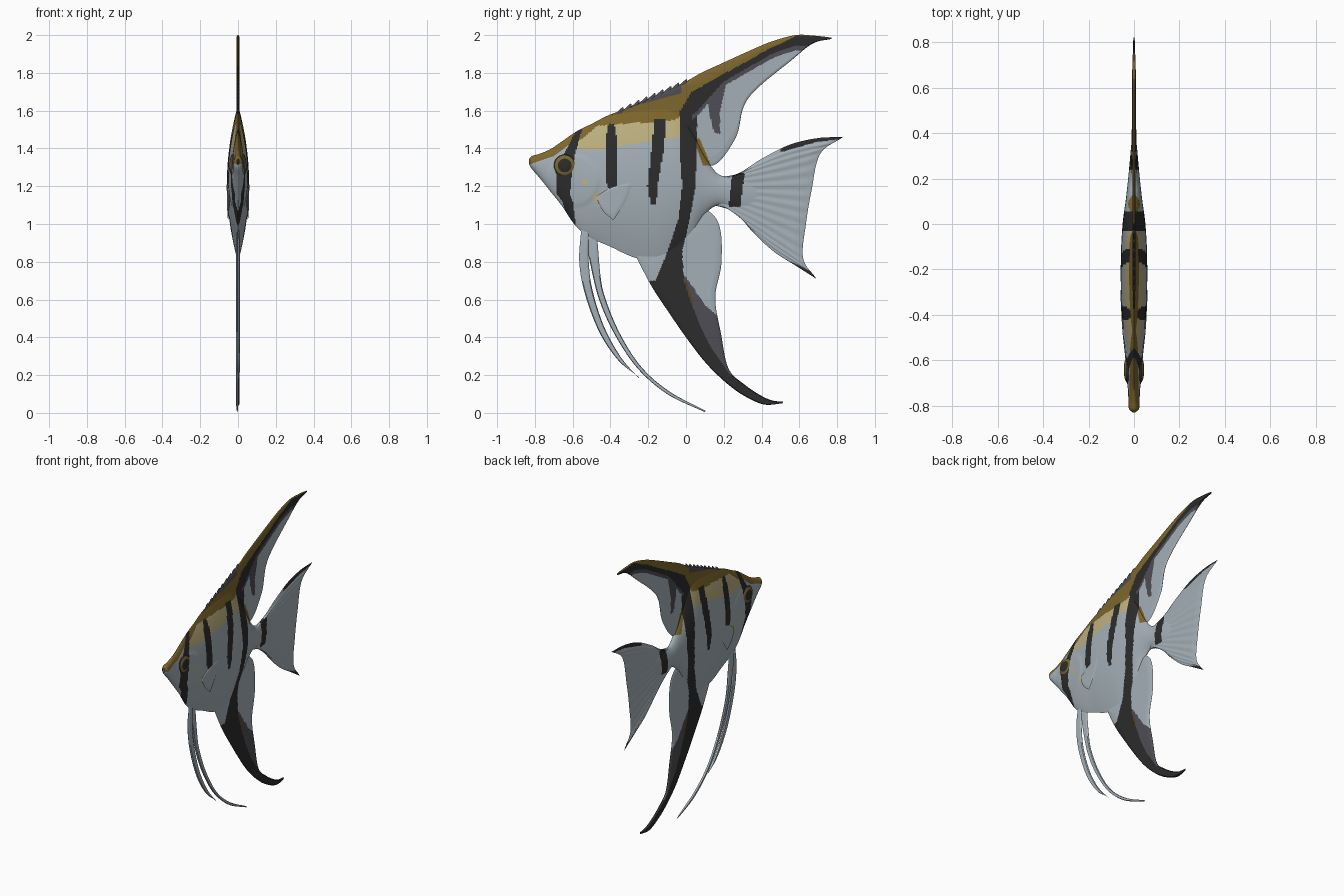
import bpy, bmesh, math
from mathutils import Vector, Matrix

if "Cube" in bpy.data.objects:
    bpy.data.objects.remove(bpy.data.objects["Cube"])

# Flat colours
PALETTE = [("silver", (.37, .43, .47)), ("black", (.025, .025, .025)), ("gold", (.21, .135, .025)),
           ("pale_tan", (.52, .44, .22)), ("dark_grey", (.075, .075, .09)), ("brown", (.11, .06, .02))]
MATS = []
for name, c in PALETTE:
    m = bpy.data.materials.new(name)
    m.diffuse_color = (*c, 1)
    m.use_nodes = True
    m.node_tree.nodes["Principled BSDF"].inputs["Base Color"].default_value = m.diffuse_color
    MATS.append(m)
SILVER, BLACK, GOLD, TAN, GREY, BROWN = range(6)


def at(table, x, k=1):
    """Piecewise linear lookup of column k."""
    if x <= table[0][0]:
        return table[0][k]
    for a, b in zip(table, table[1:]):
        if x <= b[0]:
            return a[k] + (b[k] - a[k]) * (x - a[0]) / (b[0] - a[0])
    return table[-1][k]


def spline(pts, t):
    """Catmull-Rom point at t in 0..1."""
    n = len(pts) - 1
    i = min(int(t * n), n - 1)
    f = t * n - i
    b, c = pts[i], pts[i + 1]
    a = pts[i - 1] if i else b * 2 - c
    d = pts[i + 2] if i + 2 <= n else c * 2 - b
    return .5 * (b * 2 + (c - a) * f + (a * 2 - b * 5 + c * 4 - d) * f * f + (b * 3 - a - c * 3 + d) * f ** 3)


# Colour rules in the side plane: bars are (z, front y, back y)
BARS = [
    [(.98, -.61, -.58), (1.12, -.655, -.6), (1.16, -.685, -.615), (1.3, -.69, -.6), (1.38, -.64, -.585), (1.5, -.58, -.55)],
    [(1.16, -.4, -.375), (1.22, -.42, -.36), (1.45, -.425, -.365), (1.53, -.41, -.38)],
    [(1.1, -.185, -.16), (1.2, -.205, -.15), (1.42, -.18, -.115), (1.56, -.165, -.11)],
    [(1.03, -.04, .02), (1.2, -.02, .05), (1.35, -.03, .055), (1.6, -.03, .06), (1.7, .03, .11), (1.76, .06, .16)],
    [(0, -1, .9), (.2, -1, .235), (.35, -1, .13), (.45, -1, .08), (.6, -1, .02), (.67, -1, 0),
     (.7, -.16, -.01), (.85, -.1, -.02), (1.03, -.04, .02)],
    [(1.09, .225, .285), (1.27, .245, .31)]]
LEAD = [(0, 1.765), (.2, 1.855), (.45, 1.965), (.58, 2.0), (.77, 1.985)]
GOLD_LOW = [(-.83, 1.315), (-.7, 1.36), (-.62, 1.42), (-.55, 1.45), (-.47, 1.52), (-.06, 1.55), (0, 1.6), (.06, 1.66)]
TAN_LOW = [(-.6, 1.4), (-.45, 1.39), (-.3, 1.42), (-.03, 1.46)]
SPINY = [(-.36, 1.605), (-.2, 1.645), (0, 1.7)]


def inside(bar, y, z):
    return bar[0][0] <= z <= bar[-1][0] and at(bar, z, 1) < y < at(bar, z, 2)


def paint(y, z):
    depth = at(LEAD, y) - z
    if y > .03 and z > 1.48:      # soft dorsal fin
        if depth < at([(.03, .08), (.3, .05), (.5, .025), (.6, 0)], y):
            return GOLD
        band = at([(.05, .2), (.2, .1), (.5, .06), (.7, .05)], y)
        if depth < band:
            return BLACK
        if depth < band + .025 or inside([(1.48, .15, .18), (1.6, .12, .18), (1.78, .1, .22)], y, z):
            return GREY
    if any(inside(b, y, z) for b in BARS):
        return BLACK
    if y < -.02 and z > at(SPINY, y):
        return GREY
    if y < .06 and z > at(GOLD_LOW, y):
        return GOLD
    if -.58 < y < -.03 and z > at(TAN_LOW, y):
        return TAN
    if inside([(1.31, .09, .13), (1.45, .04, .075)], y, z):
        return GOLD
    if inside([(.58, .015, .04), (.7, -.02, .005)], y, z):
        return BROWN
    if y > -.03 and z < at([(0, .72), (.1, .57), (.18, .5)], y):
        return GREY
    if y > .5 and (at([(.5, 1.38), (.7, 1.437), (.83, 1.45)], y) < z < 1.5
                   or .6 < z < at([(.5, .825), (.6, .78), (.69, .735)], y)):
        return BLACK
    if math.hypot(y + .535, z - 1.22) < .018 or math.hypot(y + .47, z - 1.14) < .024:
        return TAN
    return SILVER


def finish(name, bm, colour):
    bmesh.ops.recalc_face_normals(bm, faces=bm.faces[:])
    for f in bm.faces:
        c = f.calc_center_median()
        f.material_index = colour(c.y, c.z)
    me = bpy.data.meshes.new(name)
    bm.to_mesh(me)
    bm.free()
    for m in MATS:
        me.materials.append(m)
    ob = bpy.data.objects.new(name, me)
    bpy.context.collection.objects.link(ob)
    bpy.ops.object.select_all(action='DESELECT')
    ob.select_set(True)
    bpy.context.view_layer.objects.active = ob
    bpy.ops.object.shade_smooth_by_angle(angle=math.radians(50))
    return ob


def fin_edge(u, v, p):
    return min(1, 10 * min(u, 1 - u, v, 1 - v)) ** .5


def patch(name, rows, nu, nv, thick=.007, profile=fin_edge, colour=paint, centre=lambda y: 0):
    """Two-sided sheet through rows of (y, z[, half width]) points."""
    rows = [[Vector((p[0], p[1], p[2] if len(p) > 2 else thick)) for p in r] for r in rows]
    bm = bmesh.new()
    sides = ([], [])
    for i in range(nu + 1):
        u = i / nu
        col = [spline(r, u) for r in rows]
        for s in sides:
            s.append([])
        for j in range(nv + 1):
            p = spline(col, j / nv)
            w = max(0, p.z * profile(u, j / nv, p))
            for s, sg in zip(sides, (1, -1)):
                s[-1].append(bm.verts.new((centre(p.x) + sg * w, p.x, p.y)))
    for g in sides:
        for i in range(nu):
            for j in range(nv):
                bm.faces.new((g[i][j], g[i + 1][j], g[i + 1][j + 1], g[i][j + 1]))
    bmesh.ops.remove_doubles(bm, verts=bm.verts[:], dist=2e-5)
    return finish(name, bm, colour)


# Body: y, top, bottom, half width
BODY = [(-.83, 1.345, 1.315, .006), (-.815, 1.36, 1.29, .022), (-.78, 1.37, 1.25, .025), (-.72, 1.395, 1.175, .026),
        (-.66, 1.435, 1.1, .031), (-.58, 1.49, .985, .036), (-.5, 1.53, .925, .044), (-.4, 1.58, .88, .053),
        (-.28, 1.615, .825, .058), (-.15, 1.63, .8, .058), (-.05, 1.61, .85, .054), (.03, 1.5, .94, .047),
        (.1, 1.36, 1.05, .037), (.17, 1.265, 1.1, .029), (.25, 1.25, 1.08, .021), (.35, 1.24, 1.08, .012),
        (.42, 1.2, 1.1, .003)]


def body_profile(u, v, p):
    s = 2 * v - 1
    power = at([(-.75, .55), (-.4, 1), (0, 1), (.15, .6)], p.x)
    gill = 1 - math.hypot(p.x + .6, p.y - 1.23) / .15       # raised gill cover
    return max(0, 1 - s * s) ** power * (1 + .1 * max(0, min(1, gill * 6)))


patch("body", [[(y, t, w) for y, t, b, w in BODY], [(y, b, w) for y, t, b, w in BODY]],
      210, 90, profile=body_profile)

# Dorsal fin: leading edge, then base and trailing edge
patch("dorsal_fin", [
    [(-.42, 1.565), (-.2, 1.66), (0, 1.755), (.08, 1.8), (.2, 1.855), (.32, 1.91), (.45, 1.965), (.58, 2), (.68, 1.997), (.77, 1.987)],
    [(-.42, 1.53), (-.2, 1.58), (0, 1.5), (.13, 1.31), (.26, 1.45), (.305, 1.62), (.38, 1.72), (.55, 1.86), (.67, 1.955), (.77, 1.98)]],
    170, 60)

# Short spines along the front of the dorsal fin
for k in range(9):
    y = -.36 + k * .042
    z = 1.59 + (y + .36) * .44
    patch(f"dorsal_spine_{k + 1}", [[(y - .03, z - .02), (y + .025, z + .03)], [(y + .03, z - .01), (y + .03, z + .026)]],
          4, 4, .005, colour=lambda a, b: GREY)

# Anal fin
patch("anal_fin", [
    [(-.27, .84), (-.22, .74), (-.17, .65), (-.09, .53), (0, .4), (.1, .27), (.2, .17), (.3, .095), (.41, .045), (.51, .05)],
    [(.05, 1.12), (.17, 1.01), (.188, .8), (.155, .61), (.185, .42), (.225, .235), (.31, .15), (.4, .09), (.46, .065), (.515, .06)]],
    160, 60, .009)


# Tail fin: curved outer edges with straight rays between, rippled
def ray(y0, z0, y1, z1):
    return [(y0 + (y1 - y0) * t / 5, z0 + (z1 - z0) * t / 5, .012 - .0014 * t) for t in range(6)]


patch("tail_fin", [
    [(.15, 1.25), (.27, 1.265), (.4, 1.345), (.55, 1.42), (.7, 1.455), (.83, 1.46)],
    ray(.15, 1.22, .71, 1.37), ray(.15, 1.19, .665, 1.18), ray(.15, 1.16, .635, 1.0), ray(.15, 1.13, .62, .82),
    [(.15, 1.1), (.26, 1.06), (.36, .95), (.47, .85), (.58, .78), (.69, .71)]],
    90, 100, .007, profile=lambda u, v, p: fin_edge(u, v, p) * (1 + .3 * u * math.sin(v * 90)))

# Long pelvic filaments
silver = lambda y, z: SILVER
patch("pelvic_fin_short", [
    [(-.555, .97), (-.565, .8), (-.535, .63), (-.46, .43), (-.36, .28), (-.25, .19)],
    [(-.515, .97), (-.515, .8), (-.495, .65), (-.435, .46), (-.345, .295), (-.25, .184)]],
    60, 8, .007, colour=silver, centre=lambda y: .004)
patch("pelvic_fin_long", [
    [(-.54, .97), (-.505, .78), (-.46, .6), (-.38, .42), (-.26, .24), (-.1, .1), (.1, .004)],
    [(-.47, .93), (-.452, .72), (-.425, .6), (-.35, .42), (-.238, .245), (-.09, .115), (.105, .01)]],
    70, 8, .007, colour=silver, centre=lambda y: -.004)


# Eyes: gold ring round a dark pupil; pectoral fins lie along the flanks
def eye_colour(y, z):
    r = math.hypot(y + .642, z - 1.31)
    return GOLD if .036 < r < .052 else BLACK


for side, sg in (("right", 1), ("left", -1)):
    bm = bmesh.new()
    bmesh.ops.create_uvsphere(bm, u_segments=40, v_segments=28, radius=1, matrix=Matrix.Translation((sg * .028, -.642, 1.31))
                              @ Matrix.Diagonal((.017, .058, .058, 1)) @ Matrix.Rotation(math.pi / 2, 4, 'Y'))
    finish(f"{side}_eye", bm, eye_colour)
    patch(f"{side}_pectoral_fin", [
        [(-.47, 1.15), (-.38, 1.2), (-.28, 1.225)],
        [(-.47, 1.14), (-.4, 1.13), (-.32, 1.12)],
        [(-.47, 1.13), (-.44, 1.07), (-.385, 1.02)]],
        16, 20, .004, colour=silver, centre=lambda y, sg=sg: sg * (.048 + .05 * (y + .47)))
